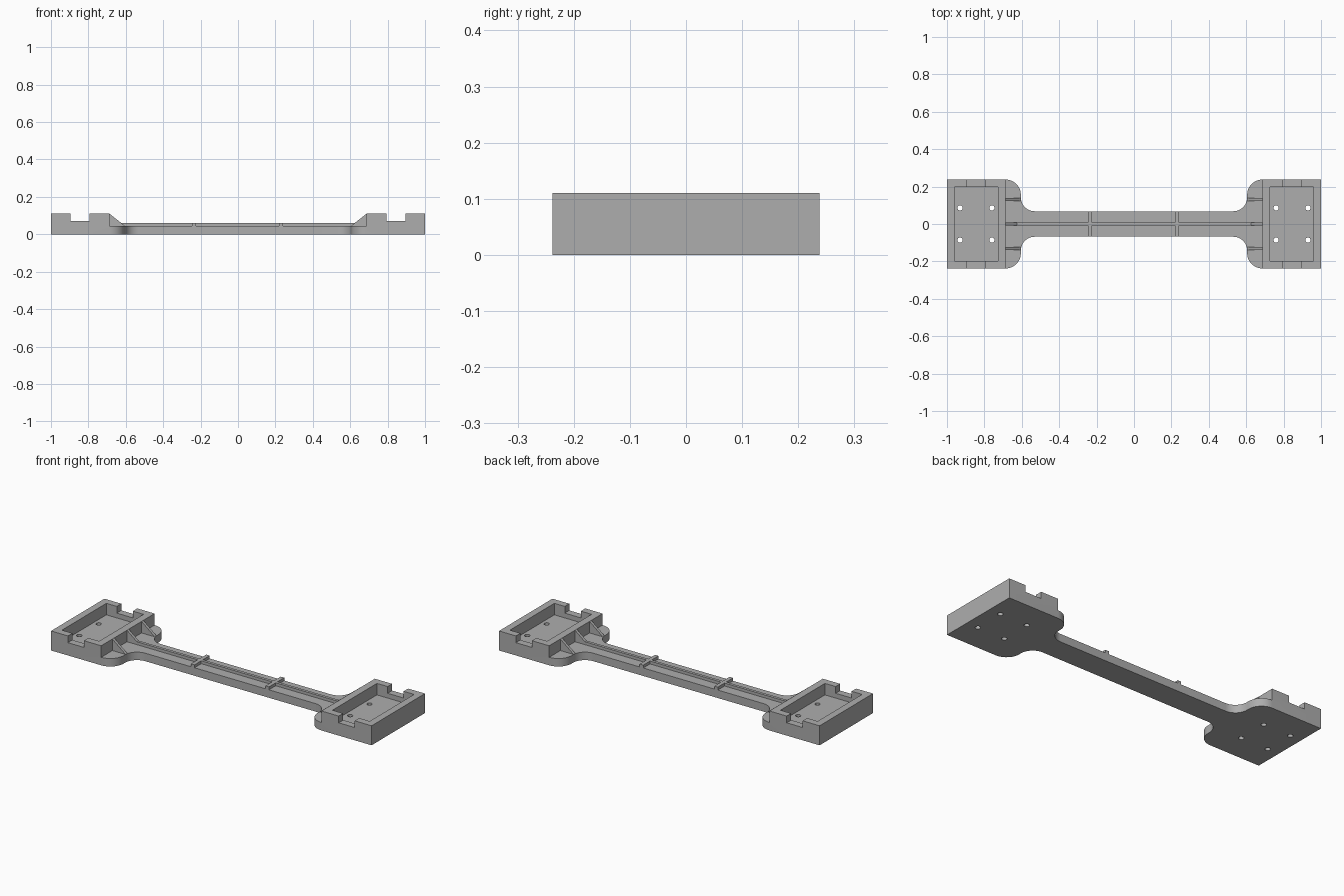
import bpy, bmesh
from math import sin, cos, pi

cube = bpy.data.objects.get("Cube")
if cube:
    bpy.data.objects.remove(cube, do_unlink=True)

grey = bpy.data.materials.new("plain grey")
grey.use_nodes = True
COLOUR = (0.42, 0.42, 0.42, 1)
grey.diffuse_color = COLOUR
grey.node_tree.nodes["Principled BSDF"].inputs["Base Color"].default_value = COLOUR

HALF_Y, TOP, PLATE = 0.238, 0.11, 0.045
BAR_Y, NECK_X, BLOCK_X, RIB_TOP = 0.068, 0.605, 0.687, 0.0615


def add_object(name, bm):
    bmesh.ops.recalc_face_normals(bm, faces=bm.faces)
    mesh = bpy.data.meshes.new(name)
    bm.to_mesh(mesh)
    bm.free()
    mesh.materials.append(grey)
    obj = bpy.data.objects.new(name, mesh)
    bpy.context.collection.objects.link(obj)
    return obj


def prism(name, points, direction):
    """Extrude a flat outline of 3D points along a direction."""
    bm = bmesh.new()
    face = bm.faces.new([bm.verts.new(p) for p in points])
    ext = bmesh.ops.extrude_face_region(bm, geom=[face])
    moved = [v for v in ext["geom"] if isinstance(v, bmesh.types.BMVert)]
    bmesh.ops.translate(bm, verts=moved, vec=direction)
    return add_object(name, bm)


def box(name, x, y, z):
    x, y = sorted(x), sorted(y)
    outline = [(x[0], y[0], z[0]), (x[1], y[0], z[0]), (x[1], y[1], z[0]), (x[0], y[1], z[0])]
    return prism(name, outline, (0, 0, z[1] - z[0]))


def arc(cx, cy, r, start, end, steps=12):
    angles = [start + (end - start) * i / steps for i in range(steps + 1)]
    return [(cx + r * cos(a), cy + r * sin(a)) for a in angles]


def combine(target, tool, operation):
    mod = target.modifiers.new(operation, "BOOLEAN")
    mod.operation, mod.object, mod.solver = operation, tool, "EXACT"
    bpy.context.view_layer.update()
    graph = bpy.context.evaluated_depsgraph_get()
    result = bpy.data.meshes.new_from_object(target.evaluated_get(graph))
    target.modifiers.clear()
    target.data = result
    bpy.data.objects.remove(tool, do_unlink=True)


# Base plate: narrow bar flaring into two wide ends
r_out, r_in = BLOCK_X - NECK_X, 0.075
quarter = ([(1, HALF_Y)]
           + arc(BLOCK_X, HALF_Y - r_out, r_out, pi / 2, pi)
           + arc(NECK_X - r_in, BAR_Y + r_in, r_in, 0, -pi / 2))
half = quarter + [(-x, y) for x, y in reversed(quarter)]
outline = half + [(x, -y) for x, y in reversed(half)]
body = prism("base_body", [(x, y, 0) for x, y in outline], (0, 0, PLATE))

# End trays: block, pocket, side notches and screw holes
for s in (1, -1):
    combine(body, box("block", (s * BLOCK_X, s), (-HALF_Y, HALF_Y), (0, TOP)), "UNION")
    combine(body, box("pocket", (s * 0.728, s * 0.96), (-0.198, 0.198), (PLATE, 0.2)), "DIFFERENCE")
    combine(body, box("notch", (s * 0.795, s * 0.895), (-0.3, 0.3), (0.072, 0.2)), "DIFFERENCE")
    for x in (0.76, 0.93):
        for y in (-0.086, 0.086):
            ring = [(px, py, -0.05) for px, py in arc(s * x, y, 0.014, 0, 2 * pi, 24)[:-1]]
            combine(body, prism("hole", ring, (0, 0, 0.2)), "DIFFERENCE")

bpy.context.view_layer.objects.active = body
body.select_set(True)
bpy.ops.object.shade_smooth_by_angle(angle=pi / 6)
body.select_set(False)

# Stiffening ribs along and across the bar
box("long_rib", (-BLOCK_X, BLOCK_X), (-0.008, 0.008), (PLATE - 0.005, RIB_TOP))
for side, x in (("right", -0.235), ("left", 0.23)):
    box(f"{side}_cross_rib", (x - 0.011, x + 0.011), (-BAR_Y, BAR_Y), (PLATE, RIB_TOP))

# Triangular gussets bracing each tray
for s, side in ((1, "left"), (-1, "right")):
    for place, y in (("front", -0.13), ("middle", 0), ("back", 0.13)):
        triangle = [(s * BLOCK_X, y - 0.008, PLATE), (s * NECK_X, y - 0.008, PLATE),
                    (s * BLOCK_X, y - 0.008, TOP)]
        prism(f"{side}_{place}_gusset", triangle, (0, 0.016, 0))
